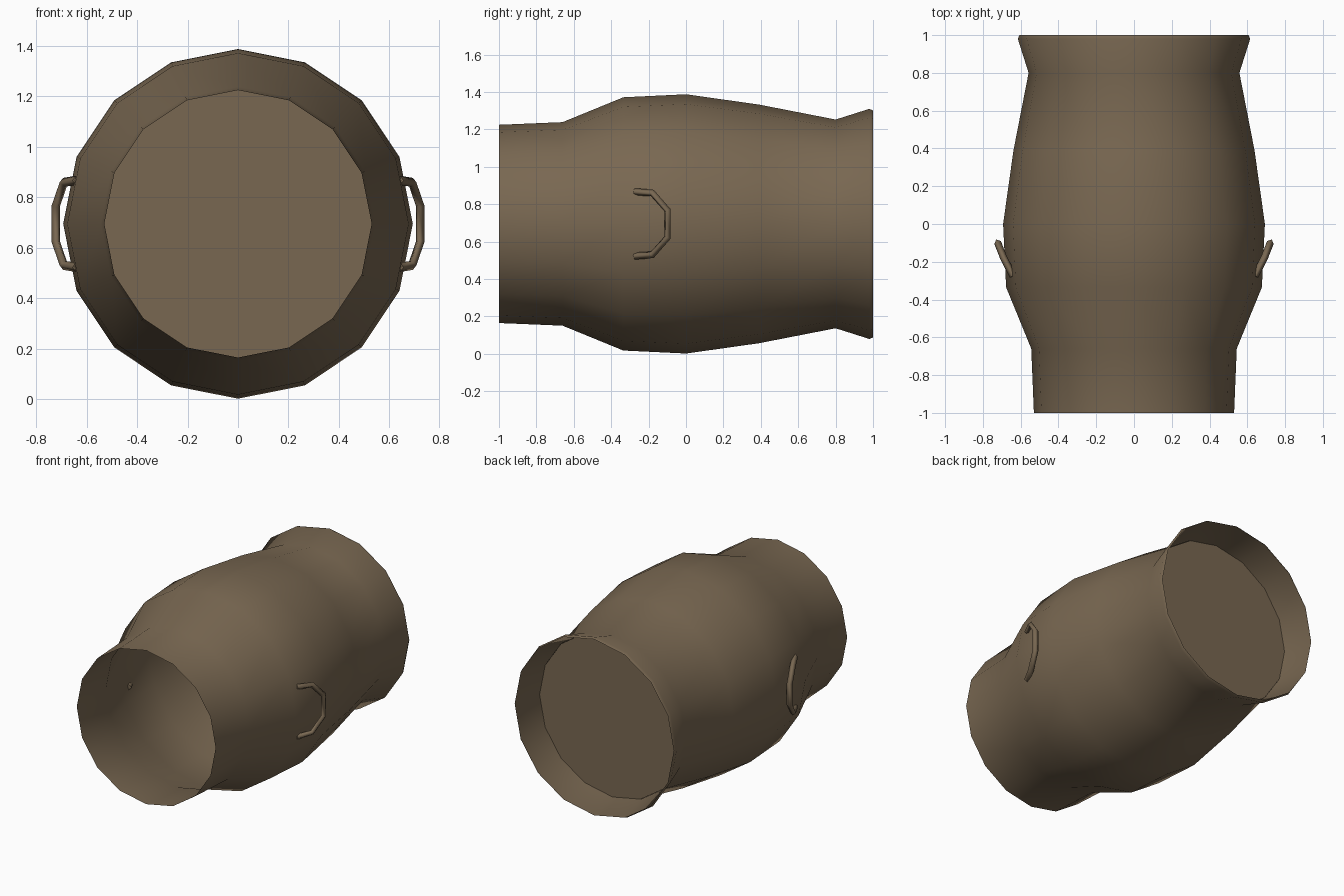
import bpy, bmesh, math

if "Cube" in bpy.data.objects:
    bpy.data.objects.remove(bpy.data.objects["Cube"])

CENTRE_Z = 0.695
SIDES = 16

clay = bpy.data.materials.new("brown_clay")
clay.diffuse_color = (0.19, 0.137, 0.083, 1)
clay.use_nodes = True
clay.node_tree.nodes["Principled BSDF"].inputs["Base Color"].default_value = clay.diffuse_color


def ring(bm, y, r):
    """Ring of vertices around the jar's axis (along y)."""
    return [bm.verts.new((r * math.cos(2 * math.pi * i / SIDES), y,
                          CENTRE_Z + r * math.sin(2 * math.pi * i / SIDES)))
            for i in range(SIDES)]


# Jar body lying on its side: open mouth, shoulder, belly, neck above foot, flared foot
profile = [(-1.0, 0.53), (-0.66, 0.544), (-0.335, 0.677), (0.0, 0.693),
           (0.39, 0.638), (0.80, 0.558), (0.98, 0.615), (1.0, 0.607)]
bm = bmesh.new()
rings = [ring(bm, y, r) for y, r in profile]
for a, b in zip(rings, rings[1:]):
    for i in range(SIDES):
        j = (i + 1) % SIDES
        bm.faces.new((a[i], b[i], b[j], a[j]))
bmesh.ops.recalc_face_normals(bm, faces=bm.faces)

# Jar floor, closing the body inside the hollow foot
floor = ring(bm, 0.80, 0.557)
hub = bm.verts.new((0, 0.80, CENTRE_Z))
for i in range(SIDES):
    bm.faces.new((floor[(i + 1) % SIDES], floor[i], hub))

mesh = bpy.data.meshes.new("jar_body")
bm.to_mesh(mesh)
bm.free()
mesh.materials.append(clay)
for p in mesh.polygons:
    p.use_smooth = True
bpy.context.collection.objects.link(bpy.data.objects.new("jar_body", mesh))

# Loop handles on both sides, leaning towards the belly
half = [(0.640, -0.275, 0.172), (0.690, -0.180, 0.165), (0.722, -0.098, 0.072)]
path = half + [(x, y, -z) for x, y, z in reversed(half)]
for name, side in (("right_handle", 1), ("left_handle", -1)):
    curve = bpy.data.curves.new(name, 'CURVE')
    curve.dimensions = '3D'
    curve.bevel_depth = 0.019
    curve.bevel_resolution = 0
    curve.use_fill_caps = True
    spline = curve.splines.new('POLY')
    spline.points.add(len(path) - 1)
    for pt, (x, y, z) in zip(spline.points, path):
        pt.co = (side * x, y, CENTRE_Z + z, 1)
    curve.materials.append(clay)
    bpy.context.collection.objects.link(bpy.data.objects.new(name, curve))
